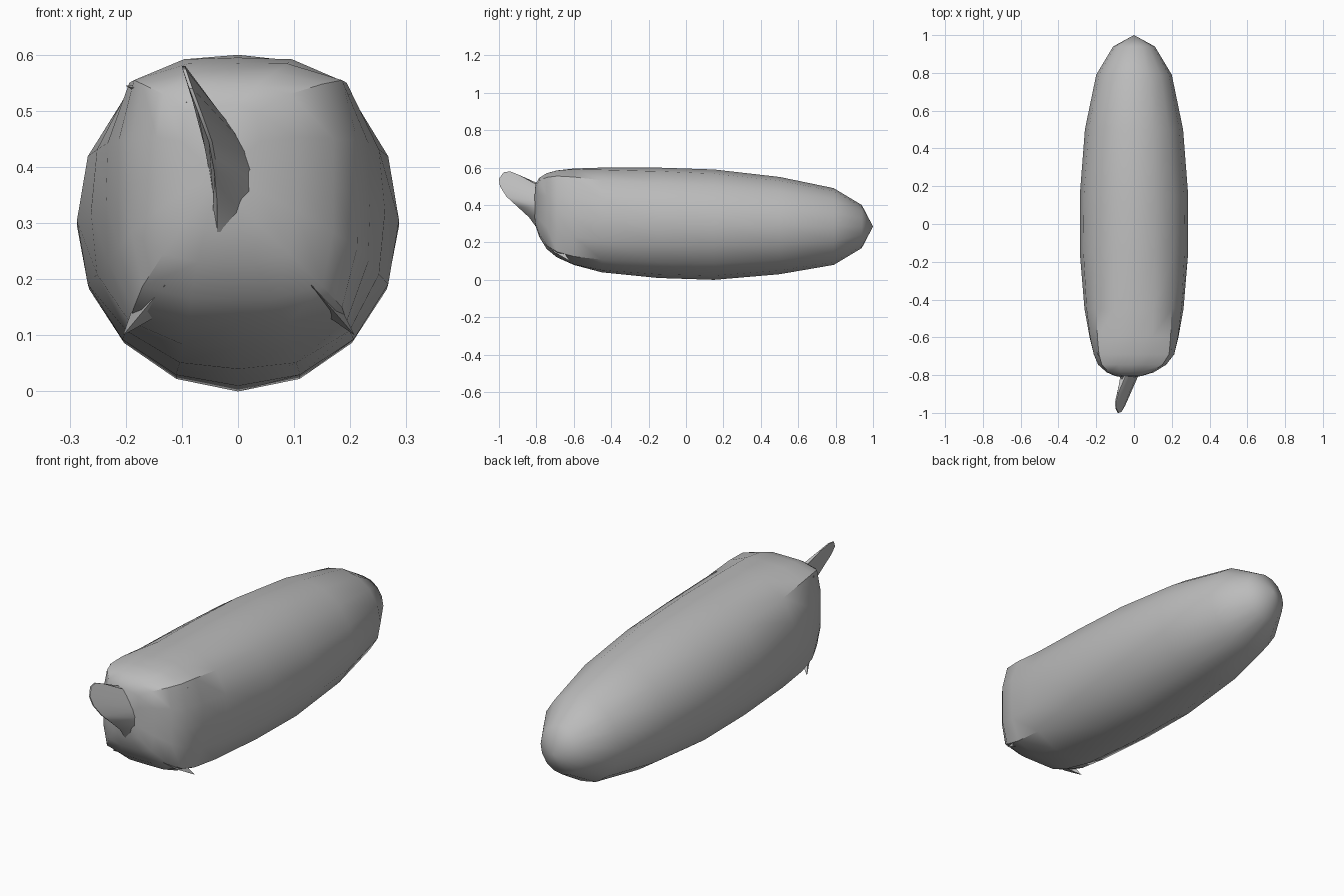
import bpy, bmesh, math

cube = bpy.data.objects.get("Cube")
if cube:
    bpy.data.objects.remove(cube, do_unlink=True)

grey = bpy.data.materials.new("cloth_grey")
grey.use_nodes = True
colour = (0.5, 0.5, 0.5, 1)
grey.diffuse_color = colour
grey.node_tree.nodes["Principled BSDF"].inputs["Base Color"].default_value = colour


def finish(bm, name, angle):
    bmesh.ops.recalc_face_normals(bm, faces=bm.faces)
    mesh = bpy.data.meshes.new(name)
    bm.to_mesh(mesh)
    bm.free()
    mesh.materials.append(grey)
    obj = bpy.data.objects.new(name, mesh)
    bpy.context.collection.objects.link(obj)
    bpy.ops.object.select_all(action="DESELECT")
    obj.select_set(True)
    bpy.context.view_layer.objects.active = obj
    bpy.ops.object.shade_smooth_by_angle(angle=math.radians(angle))
    return obj


def bridge(bm, a, b, closed=True):
    n = len(a)
    for i in range(n if closed else n - 1):
        j = (i + 1) % n
        bm.faces.new((a[i], a[j], b[j], b[i]))


# Bundle body: y, centre x, half width, bottom, top, squareness
SIDES = 16
sections = [
    (0.94, 0, 0.11, 0.17, 0.40, 2),
    (0.79, 0, 0.20, 0.08, 0.49, 2),
    (0.50, 0, 0.26, 0.03, 0.55, 2),
    (0.15, 0, 0.287, 0.00, 0.59, 2),
    (-0.15, 0, 0.287, 0.01, 0.60, 2.1),
    (-0.45, 0, 0.262, 0.04, 0.60, 2.5),
    (-0.60, 0, 0.235, 0.08, 0.595, 3.6),
    (-0.69, 0, 0.213, 0.12, 0.585, 5),
    (-0.745, -0.01, 0.18, 0.165, 0.57, 6),
    (-0.785, -0.02, 0.125, 0.23, 0.545, 7),
    (-0.805, -0.03, 0.07, 0.29, 0.51, 7),
]
bm = bmesh.new()
rings = []
for y, cx, half, low, high, power in sections:
    ring = []
    for i in range(SIDES):
        t = 2 * math.pi * i / SIDES
        c, s = math.cos(t), math.sin(t)
        r = (abs(c) ** power + abs(s) ** power) ** (-1 / power)
        ring.append(bm.verts.new((cx + half * r * c, y,
                                  (low + high) / 2 + (high - low) / 2 * r * s)))
    rings.append(ring)
for a, b in zip(rings, rings[1:]):
    bridge(bm, a, b)
for ring, point in ((rings[0], (0, 1, 0.285)), (rings[-1], (-0.035, -0.815, 0.38))):
    apex = bm.verts.new(point)
    for i in range(SIDES):
        bm.faces.new((ring[i], ring[(i + 1) % SIDES], apex))
finish(bm, "bundle_body", 32)

# Gathered flap: a thin leaf whose two sides spread at the root
# outer edge (x, y, z) and the matching root height
rim = [
    (-0.035, -0.80, 0.28, 0.26), (-0.035, -0.84, 0.335, 0.31),
    (-0.04, -0.90, 0.39, 0.35), (-0.05, -0.96, 0.445, 0.39),
    (-0.07, -0.995, 0.50, 0.42), (-0.085, -1.0, 0.54, 0.45),
    (-0.097, -0.975, 0.575, 0.475), (-0.098, -0.94, 0.58, 0.49),
    (-0.085, -0.89, 0.56, 0.505), (-0.065, -0.82, 0.515, 0.515),
]
bm = bmesh.new()
left, right, edge_l, edge_r = [], [], [], []
for x, y, z, root in rim:
    lean = -0.035 - 0.15 * max(root - 0.35, 0)
    spread = 0.07 * math.sin(math.pi * (root - 0.24) / 0.29)
    edge_l.append(bm.verts.new((x - 0.002, y, z)))
    edge_r.append(bm.verts.new((x + 0.004, y, z)))
    left.append(bm.verts.new((lean - 0.01, -0.79, root)))
    right.append(bm.verts.new((lean + spread, -0.79, root)))
for a, b in ((left, edge_l), (edge_l, edge_r), (edge_r, right), (right, left)):
    bridge(bm, a, b, closed=False)
finish(bm, "gathered_flap", 40)


# Folded tucks: small pleats where the wrapping gathers at the corners
def tuck(name, corner, toward, width):
    bm = bmesh.new()
    dx, dz = toward[0] - corner[0], toward[2] - corner[2]
    length = math.hypot(dx, dz)
    px, pz = -dz / length * width, dx / length * width
    mid = [(a + b) / 2 for a, b in zip(corner, toward)]
    tips = [bm.verts.new(corner), bm.verts.new(toward)]
    side_a = bm.verts.new((mid[0] + px, mid[1] + 0.03, mid[2] + pz))
    side_b = bm.verts.new((mid[0] - px, mid[1] + 0.03, mid[2] - pz))
    crest = bm.verts.new((mid[0], mid[1] - 0.012, mid[2]))
    for tip in tips:
        for side in (side_a, side_b):
            bm.faces.new((tip, side, crest))
    finish(bm, name, 20)


tuck("lower_right_tuck", (-0.205, -0.62, 0.10), (-0.13, -0.755, 0.19), 0.022)
tuck("lower_left_tuck", (0.208, -0.62, 0.10), (0.13, -0.755, 0.19), 0.015)
tuck("upper_right_tuck", (-0.20, -0.68, 0.545), (-0.09, -0.80, 0.515), 0.018)
tuck("upper_left_tuck", (0.20, -0.66, 0.53), (0.10, -0.78, 0.49), 0.012)
